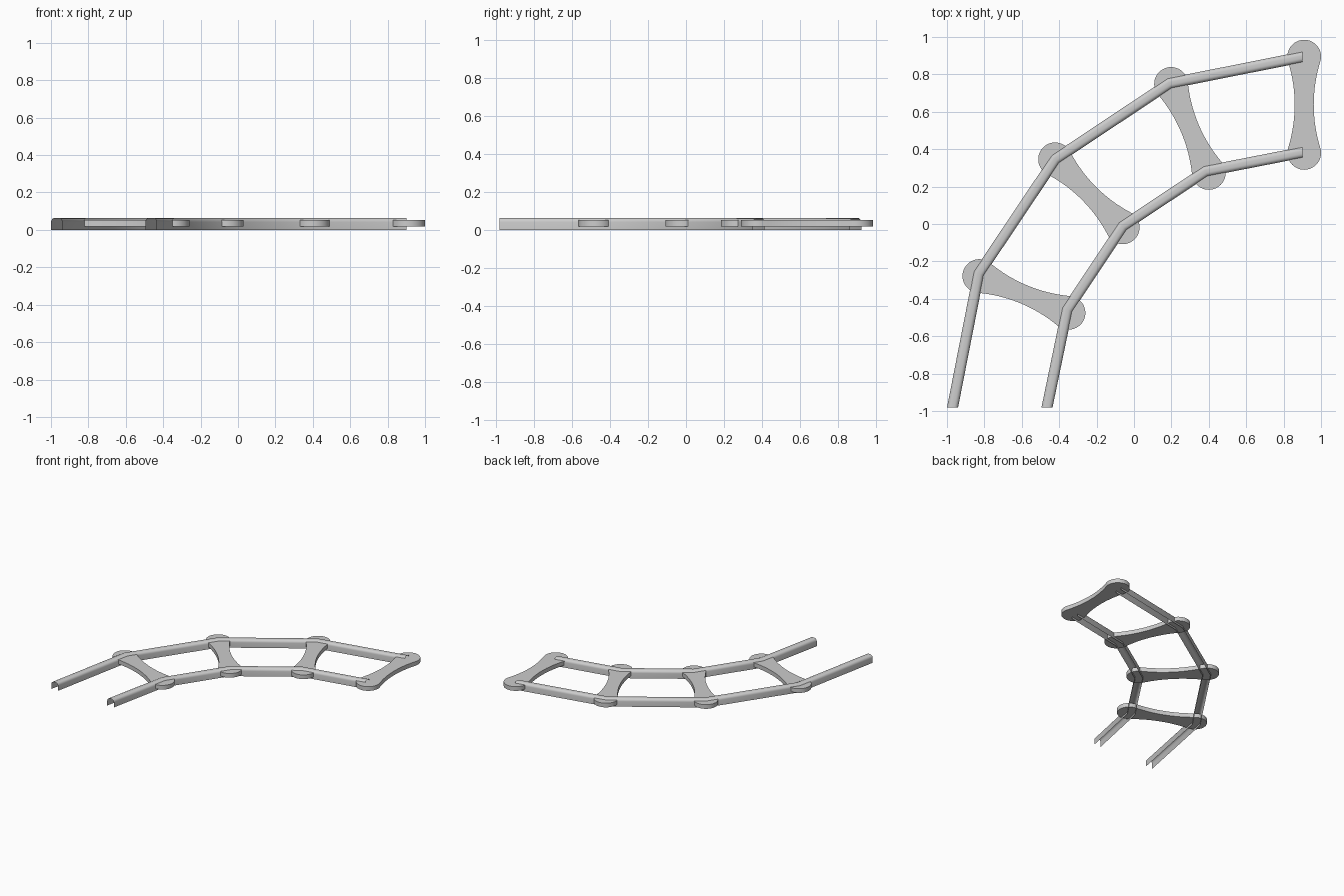
import bpy, bmesh
from math import sin, cos, pi, sqrt, atan2
from mathutils import Vector

if "Cube" in bpy.data.objects:
    bpy.data.objects.remove(bpy.data.objects["Cube"])

# Rail centre lines, bending round the quarter turn
OUTER = [(-0.97, -0.98), (-0.83, -0.265), (-0.42, 0.347), (0.19, 0.752), (0.90, 0.893)]
INNER = [(-0.465, -0.98), (-0.357, -0.458), (-0.06, -0.012), (0.383, 0.282), (0.90, 0.383)]
HALF_W, HEIGHT, ROUND = 0.029, 0.064, 0.022


def make_object(name, bm, angle):
    bmesh.ops.recalc_face_normals(bm, faces=bm.faces)
    mesh = bpy.data.meshes.new(name)
    bm.to_mesh(mesh)
    bm.free()
    obj = bpy.data.objects.new(name, mesh)
    bpy.context.collection.objects.link(obj)
    bpy.ops.object.select_all(action='DESELECT')
    obj.select_set(True)
    bpy.context.view_layer.objects.active = obj
    bpy.ops.object.shade_smooth_by_angle(angle=angle)
    return obj


def rail(name, path):
    # Open-bottomed channel with rounded shoulders, mitred at each bend
    pts = [Vector(p) for p in path]
    n = 5
    right = [(HALF_W - ROUND + ROUND * cos(a), HEIGHT - ROUND + ROUND * sin(a))
             for a in (i * pi / 2 / n for i in range(n + 1))]
    half = [(HALF_W, 0)] + right
    profile = half + [(-x, z) for x, z in reversed(half)]
    segs = [(b - a).normalized() for a, b in zip(pts, pts[1:])]
    bm = bmesh.new()
    rings = []
    for i, p in enumerate(pts):
        if i == 0:
            t, d = Vector((0, 1)), segs[0]
        elif i == len(pts) - 1:
            t, d = Vector((1, 0)), segs[-1]
        else:
            t, d = (segs[i - 1] + segs[i]).normalized(), segs[i]
        side = Vector((t.y, -t.x)) / t.dot(d)
        rings.append([bm.verts.new((p.x + side.x * x, p.y + side.y * x, z))
                      for x, z in profile])
    for r, s in zip(rings, rings[1:]):
        for j in range(len(profile) - 1):
            bm.faces.new((r[j], r[j + 1], s[j + 1], s[j]))
    obj = make_object(name, bm, pi / 6)
    # Outward normals for the open sheet
    me = obj.data
    if max(me.polygons, key=lambda f: f.center.z).normal.z < 0:
        me.flip_normals()
    return obj


def sleeper(name, a, b, r=0.09, waist=0.051, z0=0.018, z1=0.052):
    # Dog-bone plate: two round ends joined by tangent concave arcs
    a, b = Vector(a), Vector(b)
    h = (b - a).length / 2
    big = (h * h + waist * waist - r * r) / (2 * (r - waist))
    phi = atan2(waist + big, h)
    cap = [(h + r * cos(t), r * sin(t))
           for t in (-(pi - phi) + 2 * (pi - phi) * i / 28 for i in range(29))]
    top = []
    half_arc = pi / 2 - phi
    for i in range(1, 16):
        t = half_arc * (1 - 2 * i / 16)
        top.append((big * sin(t), waist + big - big * cos(t)))
    half = cap + top
    outline = half + [(-x, -y) for x, y in half]
    u = (b - a).normalized()
    v = Vector((-u.y, u.x))
    mid = (a + b) / 2
    bm = bmesh.new()
    verts = [bm.verts.new((*(mid + u * x + v * y), z0)) for x, y in outline]
    face = bm.faces.new(verts)
    ext = bmesh.ops.extrude_face_region(bm, geom=[face])
    moved = [g for g in ext['geom'] if isinstance(g, bmesh.types.BMVert)]
    bmesh.ops.translate(bm, verts=moved, vec=(0, 0, z1 - z0))
    if not any(abs(f.calc_center_median().z - z0) < 1e-5 for f in bm.faces):
        bm.faces.new(verts)
    return make_object(name, bm, pi / 6)


rail("outer_rail", OUTER)
rail("inner_rail", INNER)

ENDS = [((-0.827, -0.278), (-0.350, -0.475)),
        ((-0.422, 0.346), (-0.060, -0.018)),
        ((0.198, 0.749), (0.400, 0.273)),
        ((0.903, 0.895), (0.910, 0.380))]
ENDS[3] = ((0.91, 0.895), (0.91, 0.380))
for i, (a, b) in enumerate(ENDS):
    sleeper(f"sleeper_{i + 1}", a, b)
